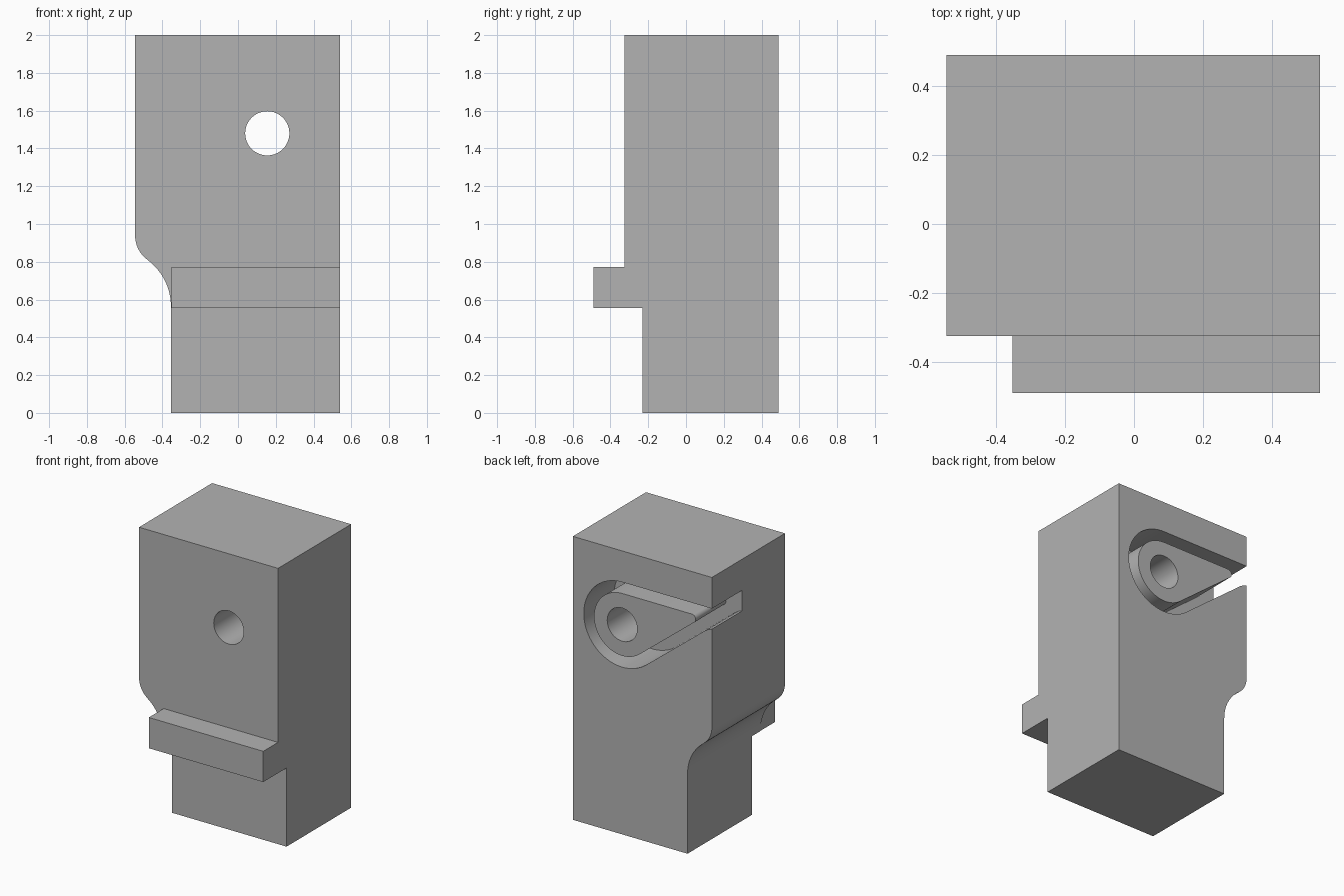
import bpy, bmesh
from math import sin, cos, radians, tan

cube = bpy.data.objects.get("Cube")
if cube:
    bpy.data.objects.remove(cube)

grey = bpy.data.materials.new("plain_grey")
grey.use_nodes = True
colour = (0.45, 0.45, 0.45, 1)
grey.diffuse_color = colour
grey.node_tree.nodes["Principled BSDF"].inputs["Base Color"].default_value = colour


def arc(cx, cz, r, start, end, steps=16):
    """Points on an arc in the xz plane, angles in degrees."""
    angles = [radians(start + (end - start) * i / steps) for i in range(steps + 1)]
    return [(cx + r * cos(a), cz + r * sin(a)) for a in angles]


def prism(name, profile, y0, y1):
    """Extrude an xz profile along y."""
    bm = bmesh.new()
    face = bm.faces.new([bm.verts.new((x, y0, z)) for x, z in profile])
    new = bmesh.ops.extrude_face_region(bm, geom=[face])["geom"]
    moved = [v for v in new if isinstance(v, bmesh.types.BMVert)]
    bmesh.ops.translate(bm, verts=moved, vec=(0, y1 - y0, 0))
    bmesh.ops.recalc_face_normals(bm, faces=bm.faces)
    mesh = bpy.data.meshes.new(name)
    bm.to_mesh(mesh)
    bm.free()
    mesh.materials.append(grey)
    obj = bpy.data.objects.new(name, mesh)
    bpy.context.collection.objects.link(obj)
    return obj


def box(name, x0, x1, y0, y1, z0, z1):
    return prism(name, [(x0, z0), (x1, z0), (x1, z1), (x0, z1)], y0, y1)


def combine(target, tool, operation="DIFFERENCE"):
    """Apply a boolean and discard the tool."""
    tool.hide_render = True
    bpy.context.view_layer.objects.active = target
    mod = target.modifiers.new("combine", "BOOLEAN")
    mod.operation, mod.object, mod.solver = operation, tool, "EXACT"
    bpy.ops.object.modifier_apply(modifier=mod.name)
    bpy.data.objects.remove(tool)


left, right, waist, back = -0.545, 0.54, -0.355, 0.49

# Main block with an S-shaped shoulder above the narrower foot
shoulder = arc(-0.385, 0.94, 0.16, 180, 233.8) + arc(-0.66, 0.564, 0.305, 53.8, 0)
block = prism("block", [(right, 0), (right, 2), (left, 2)] + shoulder + [(waist, 0)], -0.49, back)

# Trim the front so that a ledge bar stands out between body and foot
combine(block, box("upper_trim", -1, 1, -1, -0.325, 0.772, 3))
combine(block, box("foot_trim", -1, 1, -1, -0.23, -1, 0.555))
combine(block, box("ledge_end_trim", -1, waist + 0.002, -1, -0.325, 0.3, 1))

# Teardrop pocket in the back, running out through one side
hx, hz, slope = 0.155, 1.48, 38.5
pocket = arc(hx, hz, 0.3, 90, -90 - slope, 48)
pocket += [(-0.49, 1.609), (-0.52, 1.627), (left, 1.635), (-0.7, 1.635), (-0.7, hz + 0.3)]
combine(block, prism("pocket", pocket, back - 0.337, 0.6))

# Teardrop boss inside the pocket, flush with the back, with a rounded tip
r, tip_r = 0.22, 0.03
half = radians(slope / 2)
tip_x = hx - r / tan(half)
tip = arc(tip_x + tip_r / tan(half), hz + r - tip_r, tip_r, 270 - slope, 90, 10)
boss = arc(hx, hz, r, 90, -90 - slope, 48) + tip
combine(block, prism("boss", boss, back - 0.36, back), "UNION")

# Round hole right through the boss and block
combine(block, prism("hole", arc(hx, hz, 0.117, 0, 352.5, 47), -1, 1))

bpy.ops.object.select_all(action="DESELECT")
block.select_set(True)
bpy.context.view_layer.objects.active = block
bpy.ops.object.shade_smooth_by_angle(angle=radians(30))
